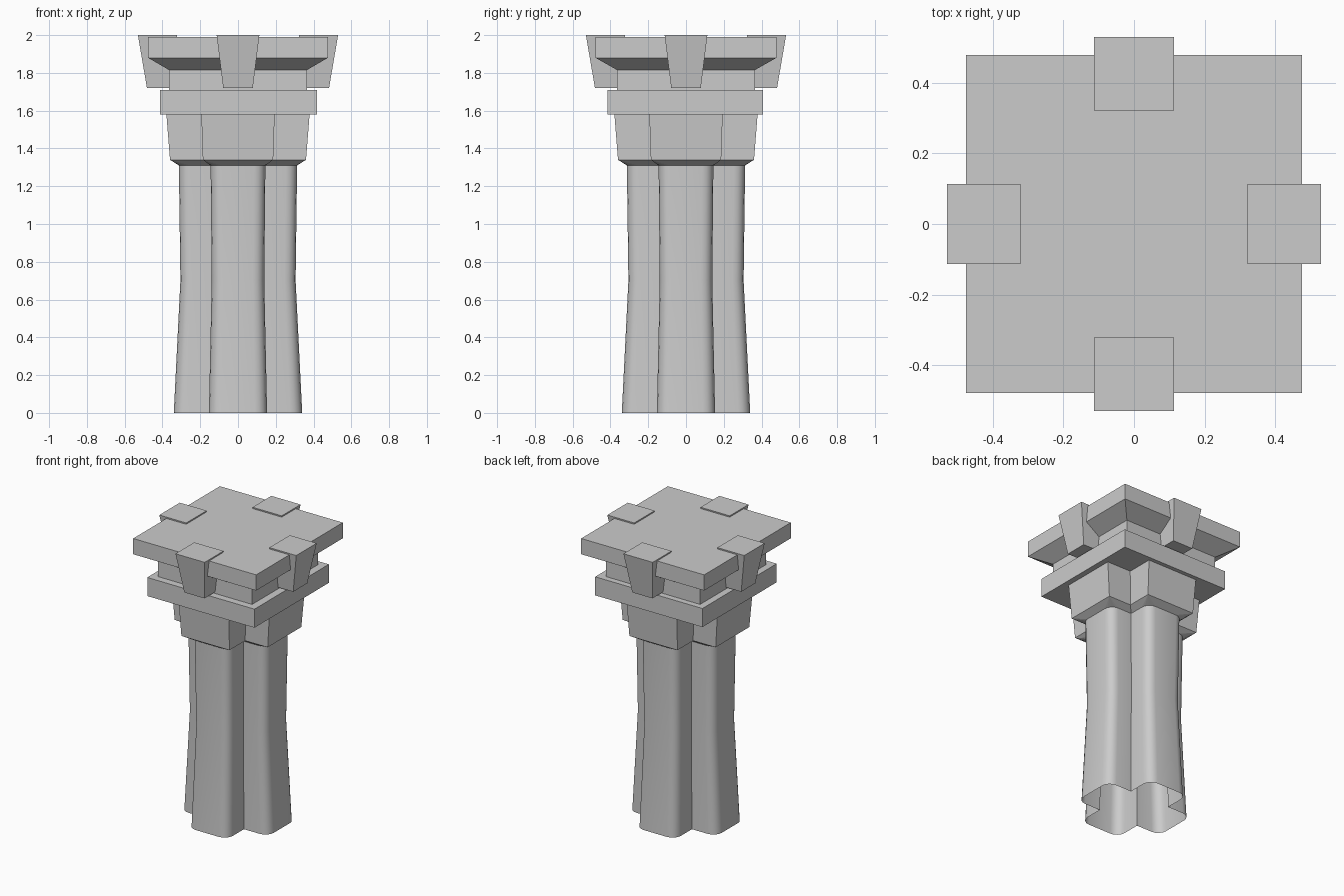
import bpy, bmesh, math
from mathutils import Vector

old = bpy.data.objects.get("Cube")
if old:
    bpy.data.objects.remove(old, do_unlink=True)

STONE = (0.6, 0.6, 0.6, 1)
stone = bpy.data.materials.new("grey stone")
stone.use_nodes = True
stone.diffuse_color = STONE
stone.node_tree.nodes["Principled BSDF"].inputs["Base Color"].default_value = STONE


def cross_ring(reach, half, radius, z, steps=4):
    """Plus-shaped outline whose arm ends have rounded corners."""
    arm = [Vector((half, -half, z))]
    centre = Vector((half - radius, radius - reach, z))
    right = []
    for i in range(steps + 1):
        a = math.radians(90) * i / steps
        right.append(centre + radius * Vector((math.cos(a), -math.sin(a), 0)))
    arm += right + [Vector((-p.x, p.y, z)) for p in reversed(right)]
    ring = []
    for quarter in range(4):
        a = math.radians(-90 * quarter)
        c, s = math.cos(a), math.sin(a)
        ring += [Vector((p.x * c - p.y * s, p.x * s + p.y * c, z)) for p in arm]
    return ring


def square_ring(half_x, half_y, z, x=0, y=0):
    return [Vector((x + sx * half_x, y + sy * half_y, z))
            for sx, sy in ((-1, -1), (1, -1), (1, 1), (-1, 1))]


def loft(name, rings, bottom=True, top=True, smooth=False):
    """Skin a stack of outlines into one object."""
    bm = bmesh.new()
    rows = [[bm.verts.new(p) for p in ring] for ring in rings]
    n = len(rows[0])
    for low, high in zip(rows, rows[1:]):
        for i in range(n):
            j = (i + 1) % n
            bm.faces.new((low[i], low[j], high[j], high[i]))
    if bottom:
        bm.faces.new(rows[0][::-1])
    if top:
        bm.faces.new(rows[-1])
    bmesh.ops.remove_doubles(bm, verts=bm.verts, dist=0.0001)
    bmesh.ops.recalc_face_normals(bm, faces=bm.faces)
    mesh = bpy.data.meshes.new(name)
    bm.to_mesh(mesh)
    bm.free()
    mesh.materials.append(stone)
    obj = bpy.data.objects.new(name, mesh)
    bpy.context.collection.objects.link(obj)
    if smooth:
        bpy.ops.object.select_all(action='DESELECT')
        obj.select_set(True)
        bpy.context.view_layer.objects.active = obj
        bpy.ops.object.shade_smooth_by_angle(angle=math.radians(30))
    return obj


# Clustered shaft, waisted and open underneath
loft("shaft", [cross_ring(0.34, 0.154, 0.065, 0),
               cross_ring(0.305, 0.139, 0.06, 0.7),
               cross_ring(0.313, 0.145, 0.06, 1.31)],
     bottom=False, top=False, smooth=True)

# Cross-shaped capital, rounded where it meets the shaft and square above
loft("capital", [cross_ring(0.313, 0.145, 0.06, 1.31),
                 cross_ring(0.36, 0.186, 0, 1.34),
                 cross_ring(0.379, 0.194, 0, 1.58)], bottom=False)

# Square slab, neck and flared top plate
loft("slab", [square_ring(0.415, 0.411, z, 0.003, -0.004) for z in (1.58, 1.71)])
loft("neck", [square_ring(0.365, 0.365, z) for z in (1.71, 1.815)])
loft("top_plate", [square_ring(0.365, 0.365, 1.815),
                   square_ring(0.476, 0.479, 1.88),
                   square_ring(0.476, 0.479, 1.99)])

# Tapered keystone bracket on each side
for side, turn in (("front", 0), ("left", 90), ("back", 180), ("right", 270)):
    bracket = loft(side + "_bracket", [square_ring(0.078, 0.06, 1.72, y=-0.422),
                                       square_ring(0.113, 0.104, 2.0, y=-0.426)])
    bracket.rotation_euler.z = math.radians(turn)
